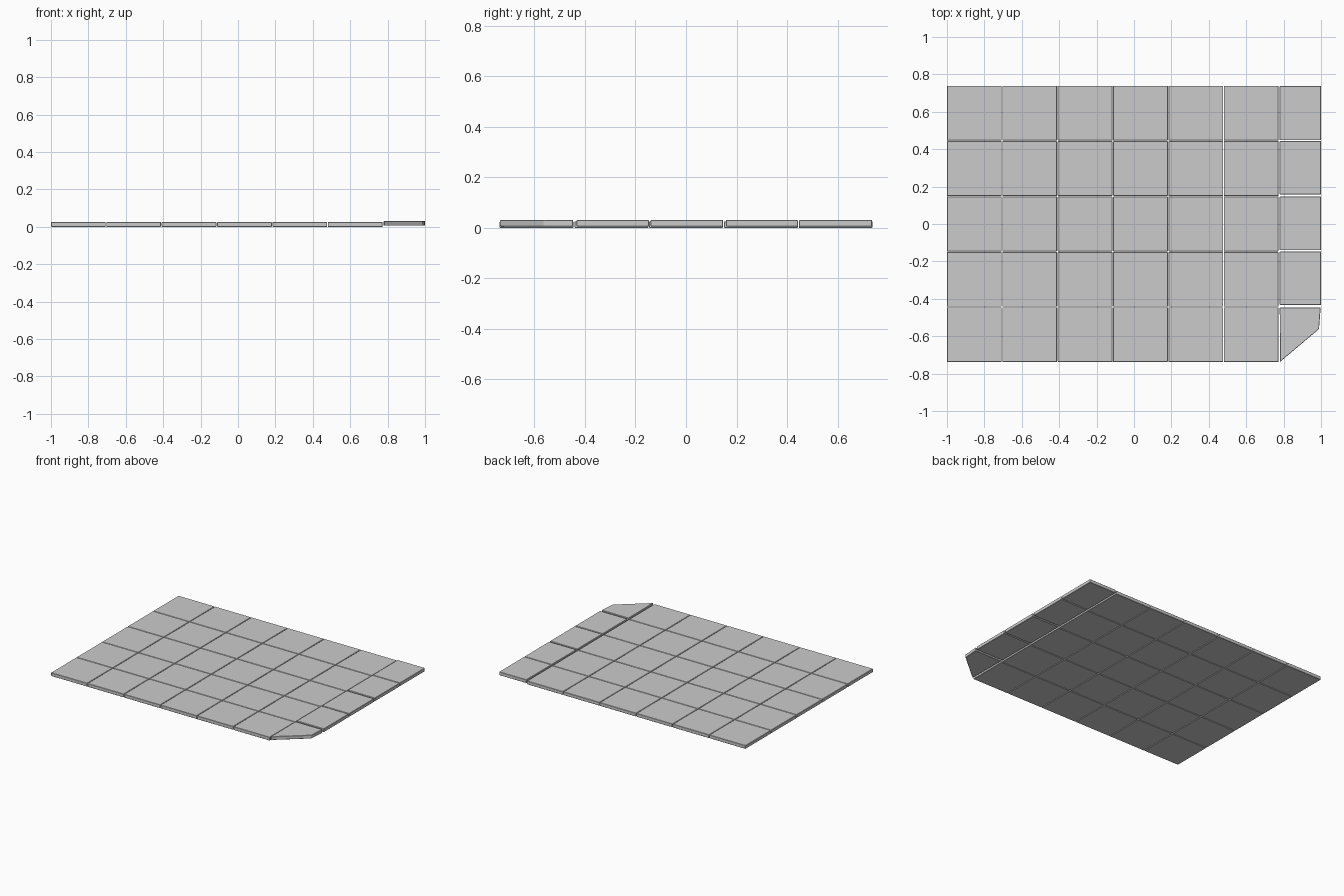
import bpy, bmesh

if "Cube" in bpy.data.objects:
    bpy.data.objects.remove(bpy.data.objects["Cube"])

def tile(name, outline, z0, z1, bevel=0.002):
    """Extrude a flat outline (counter-clockwise) into a paving slab."""
    bm = bmesh.new()
    face = bm.faces.new([bm.verts.new((x, y, z0)) for x, y in outline])
    ext = bmesh.ops.extrude_face_region(bm, geom=[face])
    verts = [g for g in ext["geom"] if isinstance(g, bmesh.types.BMVert)]
    bmesh.ops.translate(bm, vec=(0, 0, z1 - z0), verts=verts)
    bmesh.ops.recalc_face_normals(bm, faces=bm.faces)
    mesh = bpy.data.meshes.new(name)
    bm.to_mesh(mesh)
    bm.free()
    ob = bpy.data.objects.new(name, mesh)
    bpy.context.collection.objects.link(ob)
    mod = ob.modifiers.new("worn_edges", 'BEVEL')
    mod.width = bevel
    mod.segments = 1
    return ob

def rect(x0, x1, y0, y1):
    return [(x0, y0), (x1, y0), (x1, y1), (x0, y1)]

PITCH, SIZE = 0.2961, 0.2925

# Main grid of square slabs
for i in range(6):
    for j in range(5):
        x, y = -1 + i * PITCH, -0.738 + j * PITCH
        tile(f"square_slab_{i}_{j}", rect(x, x + SIZE, y, y + SIZE), 0, 0.025)

# Narrow, slightly raised edge slabs on the right
for k, (y0, y1) in enumerate([(-0.433, -0.147), (-0.14, 0.147),
                              (0.158, 0.443), (0.448, 0.737)]):
    tile(f"edge_slab_{k}", rect(0.779, 1.0, y0, y1), 0.006, 0.031)

# Broken corner slab
tile("broken_corner_slab",
     [(0.781, -0.737), (0.989, -0.562), (0.998, -0.447), (0.779, -0.447)],
     0.006, 0.031)
